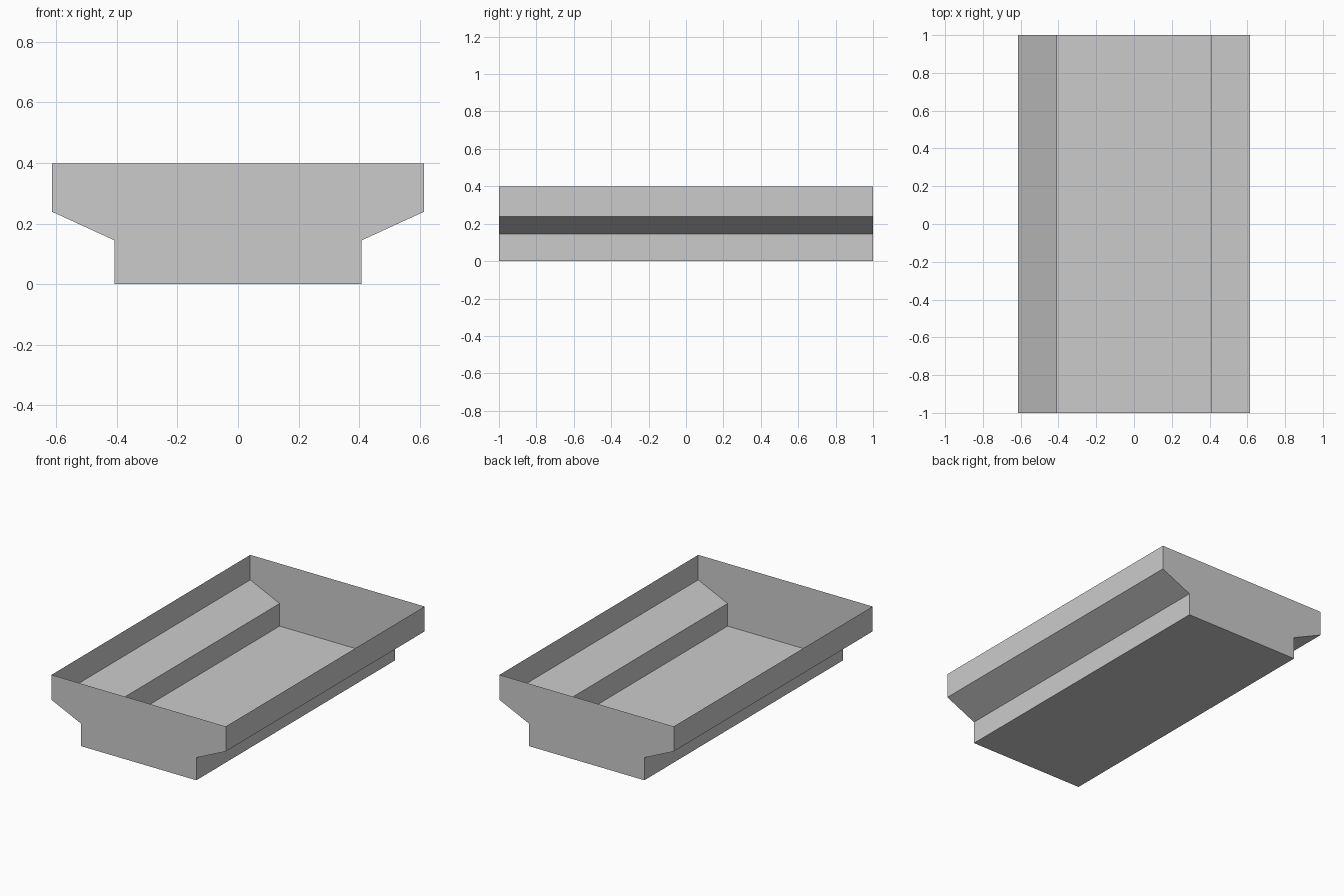
import bpy, bmesh

if "Cube" in bpy.data.objects:
    bpy.data.objects.remove(bpy.data.objects["Cube"])

HALF_LENGTH = 1.0
# Right half of the stepped cross-section, floor to rim (x, z)
HALF_PROFILE = [(0.407, 0.0), (0.407, 0.144), (0.614, 0.239), (0.614, 0.398)]
profile = [(-x, z) for x, z in reversed(HALF_PROFILE)] + HALF_PROFILE


def make_object(name, bm):
    mesh = bpy.data.meshes.new(name)
    bm.to_mesh(mesh)
    bm.free()
    obj = bpy.data.objects.new(name, mesh)
    bpy.context.collection.objects.link(obj)
    return obj


# Open-topped thin sheet tray: stepped trough along y plus two end walls
bm = bmesh.new()
front = [bm.verts.new((x, -HALF_LENGTH, z)) for x, z in profile]
back = [bm.verts.new((x, HALF_LENGTH, z)) for x, z in profile]
for i in range(len(profile) - 1):
    bm.faces.new((front[i], back[i], back[i + 1], front[i + 1]))
bm.faces.new(front)
bm.faces.new(back[::-1])

# Consistent outward-facing sides, floor facing down
bmesh.ops.recalc_face_normals(bm, faces=bm.faces)
bm.normal_update()
floor = min(bm.faces, key=lambda f: f.calc_center_median().z)
if floor.normal.z > 0:
    bmesh.ops.reverse_faces(bm, faces=bm.faces)
# Split the concave end walls cleanly
bmesh.ops.triangulate(bm, faces=[f for f in bm.faces if len(f.verts) > 4])
make_object("open_tray", bm)
